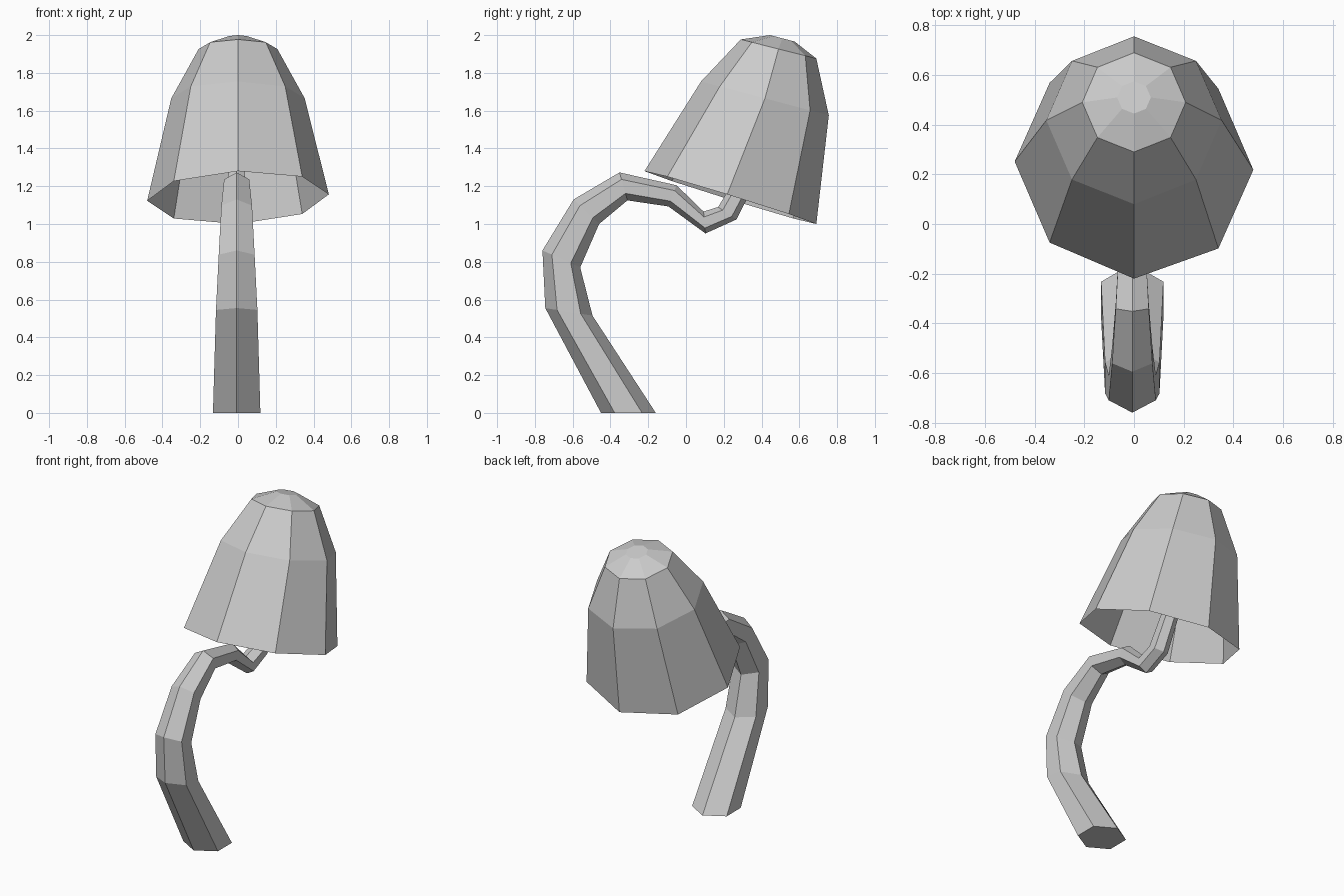
import bpy, bmesh
from math import sin, cos, pi

if "Cube" in bpy.data.objects:
    bpy.data.objects.remove(bpy.data.objects["Cube"])


def loft(name, rings, cap_start, cap_end):
    """Skin a list of equal-sided rings into one flat-shaded object."""
    bm = bmesh.new()
    loops = [[bm.verts.new(p) for p in ring] for ring in rings]
    n = len(loops[0])
    for a, b in zip(loops, loops[1:]):
        for i in range(n):
            j = (i + 1) % n
            bm.faces.new((a[i], a[j], b[j], b[i]))
    if cap_start:
        bm.faces.new(loops[0][::-1])
    if cap_end:
        bm.faces.new(loops[-1])
    bmesh.ops.recalc_face_normals(bm, faces=bm.faces)
    mesh = bpy.data.meshes.new(name)
    bm.to_mesh(mesh)
    bm.free()
    ob = bpy.data.objects.new(name, mesh)
    bpy.context.collection.objects.link(ob)
    return ob


def ring(a, b, sides, width=1.0, x0=0.0, skew=0.0):
    """Polygon with opposite corners a and b given as (y, z) in the side plane."""
    cy, cz = (a[0] + b[0]) / 2, (a[1] + b[1]) / 2
    hy, hz = (a[0] - b[0]) / 2, (a[1] - b[1]) / 2
    r = (hy * hy + hz * hz) ** 0.5 * width
    pts = []
    for i in range(sides):
        t = 2 * pi * i / sides
        x = r * sin(t)
        pts.append((x + x0, cy + hy * cos(t) - skew * x, cz + hz * cos(t) + skew * x))
    return pts


# Curling six-sided stem: outer and inner corner of each cross-section
stem_pairs = [
    ((-0.45, 0.0), (-0.16, 0.0)),
    ((-0.745, 0.555), (-0.495, 0.515)),
    ((-0.76, 0.86), (-0.56, 0.77)),
    ((-0.595, 1.13), (-0.46, 1.0)),
    ((-0.352, 1.273), (-0.31, 1.125)),
    ((-0.05, 1.205), (-0.093, 1.093)),
    ((0.093, 1.066), (0.103, 0.95)),
    ((0.17, 1.09), (0.267, 1.024)),
    ((0.275, 1.265), (0.37, 1.225)),
    ((0.39, 1.60), (0.47, 1.57)),
    ((0.44, 1.93), (0.51, 1.91)),
]
loft("stem", [ring(a, b, 6, x0=-0.007) for a, b in stem_pairs], True, True)

# Tilted eight-sided cap, open underneath: front and back corner of each ring
cap_pairs = [
    ((-0.22, 1.28), (0.69, 1.00)),
    ((0.08, 1.755), (0.756, 1.575)),
    ((0.29, 1.977), (0.69, 1.876)),
    ((0.445, 2.0), (0.575, 1.966)),
]
loft("cap", [ring(a, b, 8, width=1.01, skew=0.035 if i == 0 else 0.0)
             for i, (a, b) in enumerate(cap_pairs)], False, True)
